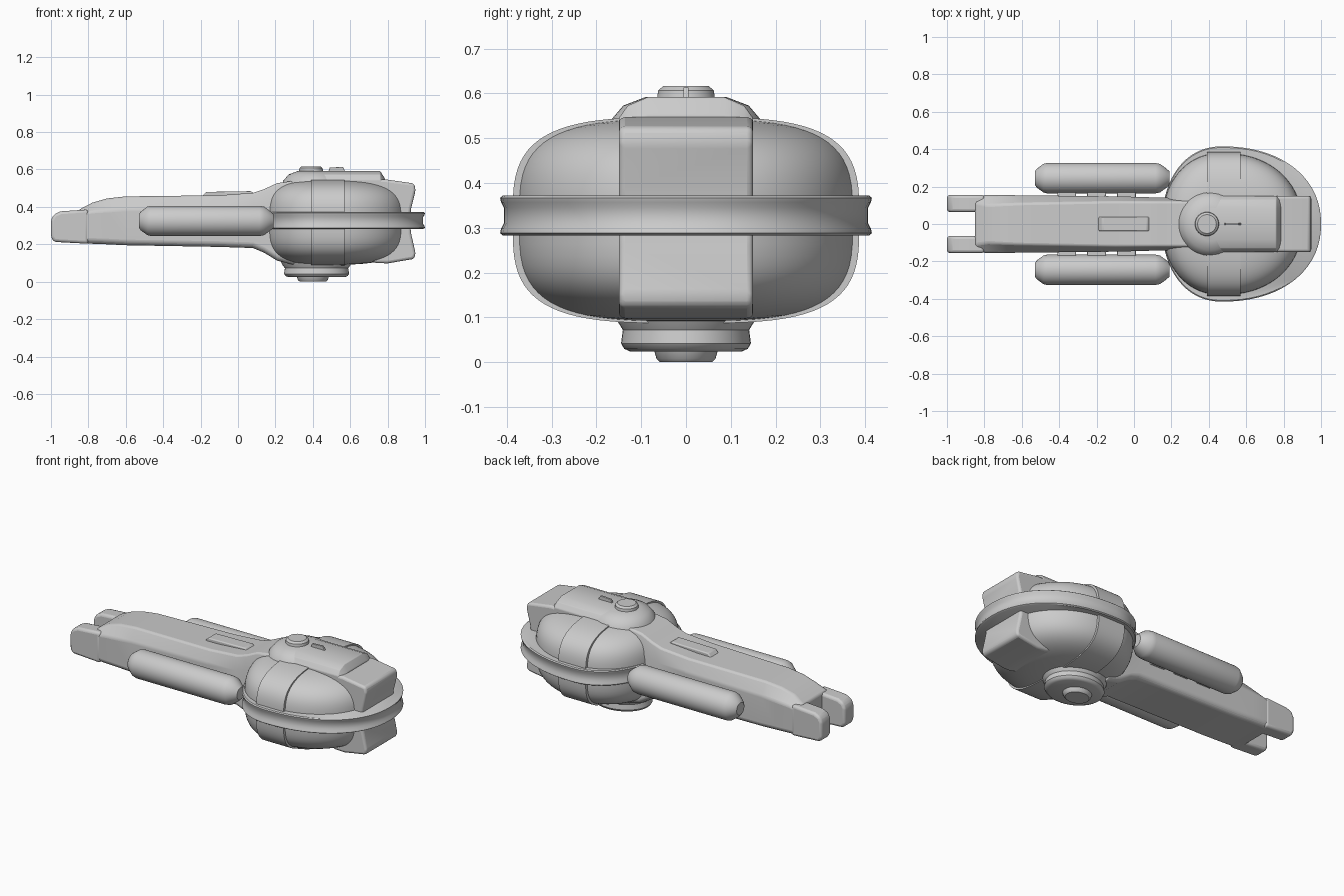
import bpy, bmesh
from math import cos, sin, pi, radians

if "Cube" in bpy.data.objects:
    bpy.data.objects.remove(bpy.data.objects["Cube"])


def finish(name, bm, bevel=0, angle=35):
    bmesh.ops.recalc_face_normals(bm, faces=bm.faces)
    me = bpy.data.meshes.new(name)
    bm.to_mesh(me)
    bm.free()
    ob = bpy.data.objects.new(name, me)
    bpy.context.collection.objects.link(ob)
    bpy.ops.object.select_all(action='DESELECT')
    ob.select_set(True)
    bpy.context.view_layer.objects.active = ob
    bpy.ops.object.shade_smooth_by_angle(angle=radians(angle))
    if bevel:
        m = ob.modifiers.new("Bevel", 'BEVEL')
        m.width, m.segments, m.limit_method = bevel, 3, 'ANGLE'
        m.angle_limit = radians(25)
    return ob


def loft(name, sections, bevel=0, angle=35):
    """Skin a row of equal-length closed sections and cap the ends."""
    bm = bmesh.new()
    rings = [[bm.verts.new(p) for p in s] for s in sections]
    for a, b in zip(rings, rings[1:]):
        for i in range(len(a)):
            j = (i + 1) % len(a)
            bm.faces.new((a[i], a[j], b[j], b[i]))
    bm.faces.new(rings[0])
    bm.faces.new(rings[-1])
    return finish(name, bm, bevel, angle)


def prism(name, profile, y0, y1, bevel):
    return loft(name, [[(x, y, z) for x, z in profile] for y in (y0, y1)], bevel)


def spow(v, e):
    return abs(v) ** e * (1 if v >= 0 else -1)


def egg(z, s, left, right, half, n=72):
    """Plan outline of the pod: blunt at the neck, longer at the nose."""
    pts = []
    for i in range(n):
        t = 2 * pi * i / n
        c, d = spow(cos(t), .92), spow(sin(t), .92)
        pts.append((.47 + s * c * (right if c > 0 else left), s * half * d, z))
    return pts


def lathe(name, cx, profile, sx=1, n=48):
    return loft(name, [[(cx + sx * r * cos(2 * pi * i / n), r * sin(2 * pi * i / n), z)
                        for i in range(n)] for r, z in profile])


# Rounded pod
ZC, ZR, E = .317, .226, 2 / 3.4
levels = [-pi / 2 * .985 + pi * .985 * k / 36 for k in range(37)]
loft("pod_shell", [egg(ZC + ZR * spow(sin(t), E), cos(t) ** E, .32, .43, .38)
                   for t in levels])

# Raised band wrapped over the pod
N = 80
loft("pod_band", [[(x, .387 * spow(cos(2 * pi * i / N), E),
                    ZC + .230 * spow(sin(2 * pi * i / N), E)) for i in range(N)]
                  for x in (.39, .57)])

# Equatorial rim with a shallow groove
loft("pod_rim", [egg(z, s, .32, .53, .415) for z, s in
                 ((.283, .985), (.288, 1), (.298, .995), (.31, .98), (.345, .98),
                  (.357, .995), (.367, 1), (.372, .985))])

# Nose blocks above and below the rim
prism("nose_block_upper", [(.5, .33), (.92, .33), (.925, .39), (.95, .49), (.942, .525),
                           (.79, .547), (.5, .547)], -.15, .15, .014)
prism("nose_block_lower", [(.6, .32), (.92, .32), (.925, .26), (.95, .15), (.942, .122),
                           (.80, .098), (.74, .10), (.6, .15)], -.15, .15, .014)

# Spine hump on top, with rounded rear, cap and fin
hump = [(.15, .5), (.15, .545), (.13, .573), (.085, .592)]
half = hump + [(-y, z) for y, z in reversed(hump)]
loft("spine_hump", [[(x, y, z - d * (z > .54)) for y, z in half]
                    for x, d in ((.39, 0), (.76, 0), (.785, .04))], .005)
lathe("spine_hump_rear", .41, [(.18, .5), (.168, .54), (.14, .573), (.09, .592)])
lathe("top_cap", .39, [(.066, .58), (.062, .607), (.05, .617)])
prism("top_fin", [(.48, .58), (.49, .61), (.56, .614), (.58, .58)], -.006, .006, .002)

# Underside turret
lathe("bottom_turret", .42, [(.165, .12), (.152, .09), (.141, .072), (.145, .042),
                             (.138, .03), (.125, .024)], 1.2)
lathe("bottom_cap", .40, [(.072, .03), (.066, .008), (.058, 0)], 1.2)

# Long neck beam: x, half width, bottom, shoulder, top, half width of top
neck = [(-.85, .15, .205, .36, .385, .11), (-.78, .155, .203, .375, .422, .10),
        (-.7, .155, .2, .38, .445, .105), (-.6, .153, .195, .385, .456, .11),
        (-.1, .148, .186, .39, .462, .12), (.08, .143, .18, .395, .475, .12),
        (.14, .143, .155, .41, .495, .12), (.21, .143, .112, .43, .527, .12),
        (.3, .143, .09, .45, .54, .12)]
loft("neck_beam", [[(x, -w + .02, b), (x, w - .02, b), (x, w, b + .02), (x, w, s),
                    (x, t, h), (x, -t, h), (x, -w, s), (x, -w, b + .02)]
                   for x, w, b, s, h, t in neck], .01, 30)
prism("neck_top_panel", [(-.21, .44), (-.17, .48), (.07, .484), (.1, .46)],
      -.038, .038, .006)

# Paired tail prongs, engine tubes and their struts
for side, s in (("left", 1), ("right", -1)):
    prism("tail_prong_" + side, [(-1, .24), (-.985, .213), (-.8, .203), (-.8, .386),
                                 (-.95, .376), (-.985, .36), (-1, .33)],
          s * .064, s * .155, .016)
    tube = [(-.53, .036), (-.52, .05), (-.485, .076), (-.465, .081), (.115, .081),
            (.14, .076), (.175, .05), (.19, .036)]
    loft("engine_tube_" + side,
         [[(x, s * .245 + r * cos(2 * pi * i / 40), .325 + r * sin(2 * pi * i / 40))
           for i in range(40)] for x, r in tube])
    for k, x in enumerate((-.36, -.2, -.04)):
        prism(f"engine_strut_{side}_{k + 1}", [(x - .05, .29), (x + .05, .29),
              (x + .05, .35), (x - .05, .35)], s * .12, s * .2, .006)
